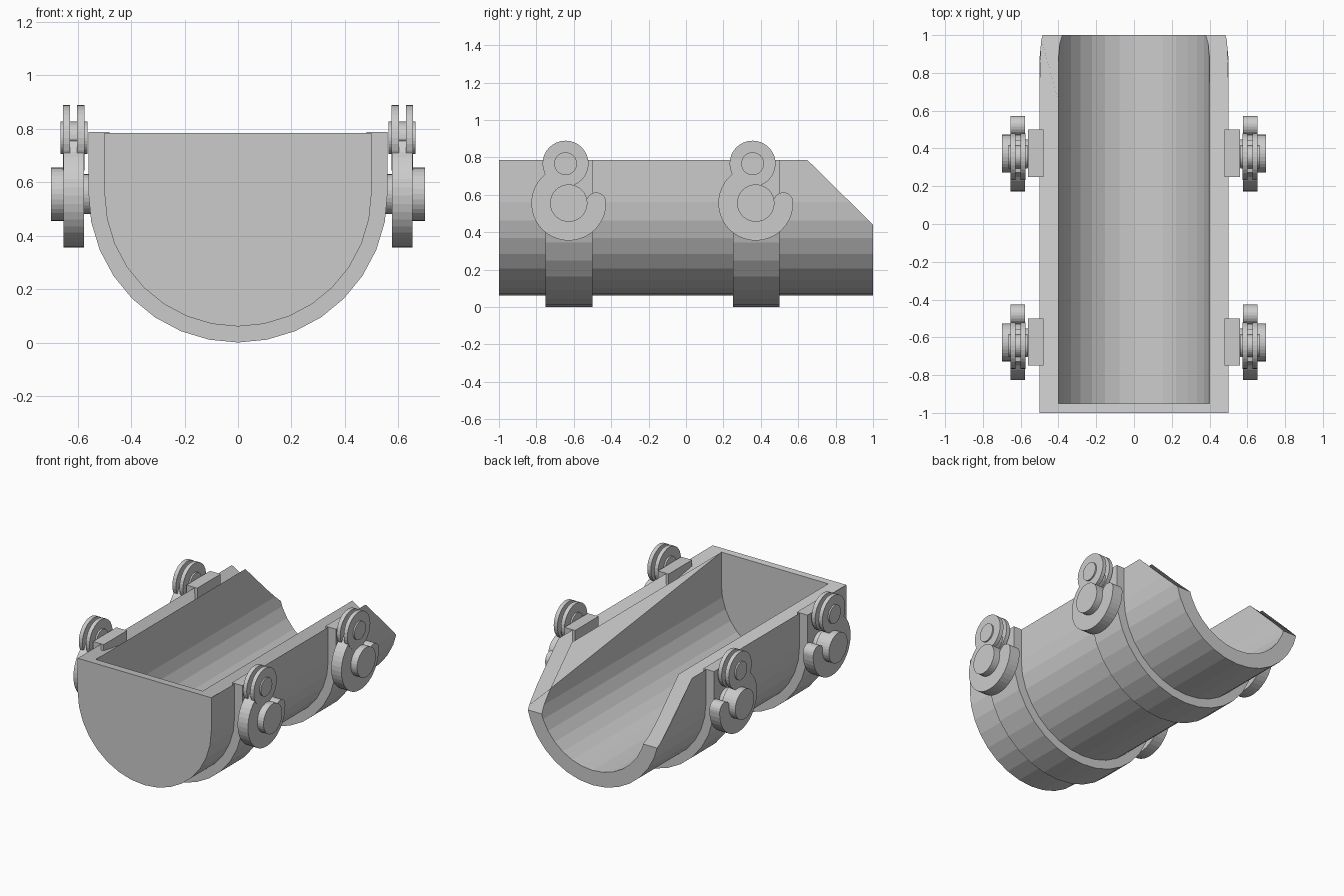
import bpy, bmesh
from math import sin, cos, pi, radians
from mathutils import Vector

if "Cube" in bpy.data.objects:
    bpy.data.objects.remove(bpy.data.objects["Cube"])

CZ = 0.56    # height of the trough's axis
TOP = 0.785  # rim height


def finish(name, bm):
    bmesh.ops.recalc_face_normals(bm, faces=bm.faces[:])
    me = bpy.data.meshes.new(name)
    bm.to_mesh(me)
    bm.free()
    ob = bpy.data.objects.new(name, me)
    bpy.context.collection.objects.link(ob)
    return ob


def u_points(r, top):
    """Half circle with straight sides up to the rim, as (x, z)."""
    arc = [(r * cos(pi + pi * i / 16), CZ + r * sin(pi + pi * i / 16)) for i in range(17)]
    return [(-r, top)] + arc + [(r, top)]


def extrude(bm, pts, vec):
    f = bm.faces.new([bm.verts.new(p) for p in pts])
    g = bmesh.ops.extrude_face_region(bm, geom=[f], use_keep_orig=True)
    bmesh.ops.translate(bm, vec=vec, verts=[v for v in g["geom"] if isinstance(v, bmesh.types.BMVert)])


def arc(cy, cz, r, a0, a1, n):
    return [(cy + r * cos(radians(a0 + (a1 - a0) * i / n)),
             cz + r * sin(radians(a0 + (a1 - a0) * i / n))) for i in range(n + 1)]


def mirror_x(ob):
    ob.modifiers.new("mirror", 'MIRROR')


# Trough: outer and inner shells, closed front wall, open back
bm = bmesh.new()
loops = [[bm.verts.new((x, y, z)) for x, z in u_points(r, TOP)]
         for r, y in ((0.5, -1), (0.5, 1), (0.4, 1), (0.4, -0.95))]
for a, b in zip(loops, loops[1:]):
    for i in range(len(a) - 1):
        bm.faces.new((a[i], a[i + 1], b[i + 1], b[i]))
bm.faces.new(loops[0])
bm.faces.new(loops[3])
bm.faces.new([l[0] for l in loops] + [l[-1] for l in reversed(loops)])
# Slanted cut at the open end
cut = bmesh.ops.bisect_plane(bm, geom=bm.verts[:] + bm.edges[:] + bm.faces[:],
                             plane_co=(0, 0.65, TOP), plane_no=Vector((0, 0.345, 0.35)).normalized(),
                             clear_outer=True)
bmesh.ops.holes_fill(bm, edges=[e for e in bm.edges if e.is_boundary], sides=0)
finish("trough", bm)

# Hook outline (y, z) relative to the pin centre
outline = (arc(0, 0, 0.2, 0, -232, 26)
           + [(-0.10, 0.20), (-0.02, 0.21), (0.07, 0.165), (0.06, 0.13), (0.02, 0.095)]
           + arc(0, 0, 0.095, 90, 360, 20)
           + arc(0.1475, 0.005, 0.0525, 180, 10, 10))

for tag, yb in (("front", -0.75), ("back", 0.25)):
    # Band around the trough
    bm = bmesh.new()
    pts = u_points(0.56, TOP + 0.002) + u_points(0.48, TOP + 0.002)[::-1]
    extrude(bm, [(x, yb, z) for x, z in pts], (0, 0.25, 0))
    finish(tag + "_band", bm)

    yc, zc = yb + 0.123, 0.555

    # Hook plate
    bm = bmesh.new()
    extrude(bm, [(0.576, yc + y, zc + z) for y, z in outline], (0.077, 0, 0))
    mirror_x(finish(tag + "_hook", bm))

    # Pin and roller, stacked from discs: (centre y, centre z, radius, x start, x end)
    ry, rz = yb + 0.106, 0.766
    parts = {
        "_pin": [(yc, zc, 0.1, 0.60, 0.70), (yc, zc, 0.075, 0.54, 0.61)],
        "_roller": [(ry, rz, 0.061, 0.564, 0.665),
                    (ry, rz, 0.123, 0.575, 0.602), (ry, rz, 0.123, 0.628, 0.655)],
    }
    for part, discs in parts.items():
        bm = bmesh.new()
        for y, z, r, x0, x1 in discs:
            extrude(bm, [(x0, *p) for p in arc(y, z, r, 0, 360, 32)[:-1]], (x1 - x0, 0, 0))
        mirror_x(finish(tag + part, bm))
